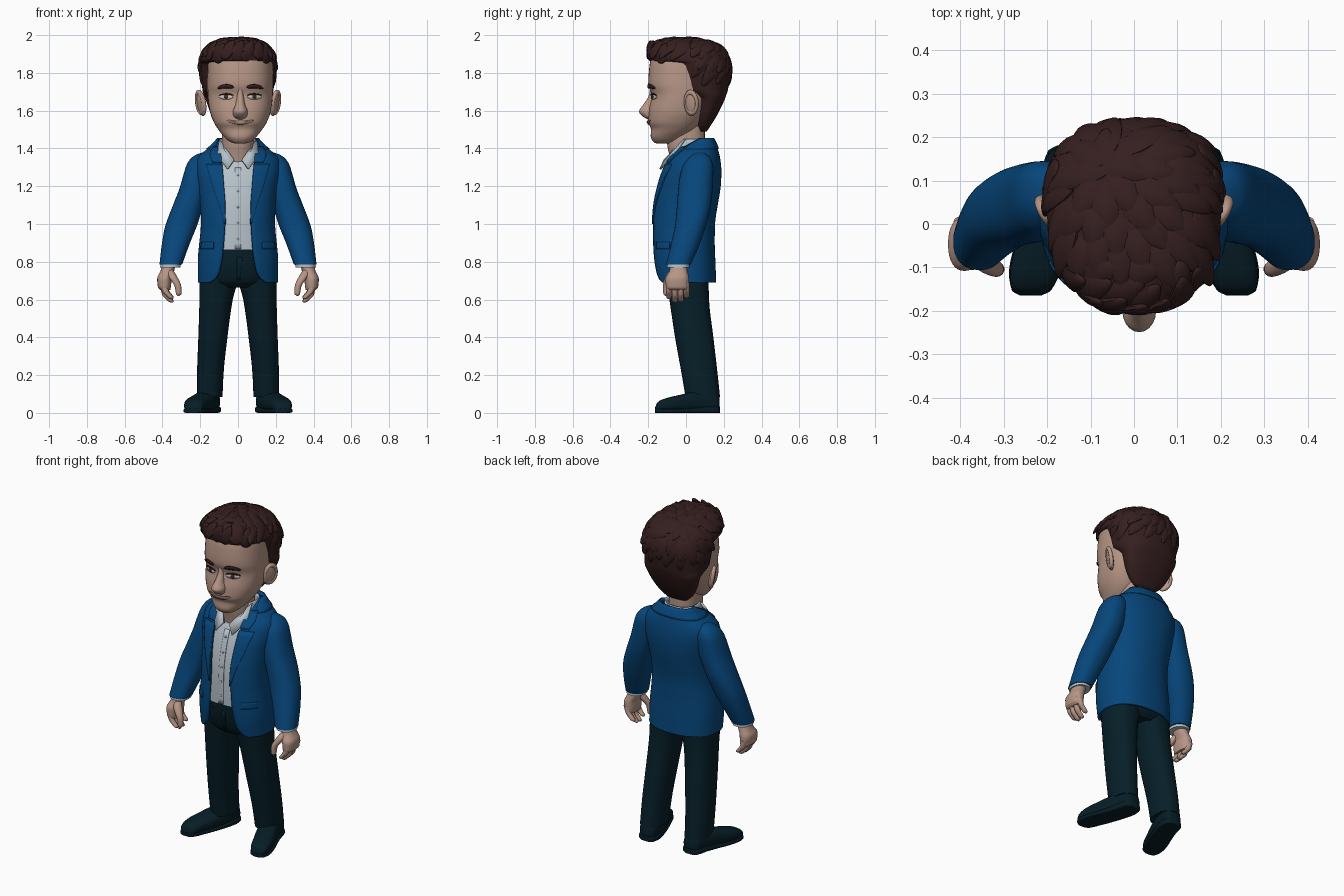
import bpy, bmesh, math, random
from mathutils import Vector

if "Cube" in bpy.data.objects:
    bpy.data.objects.remove(bpy.data.objects["Cube"])

def material(name, r, g, b):
    m = bpy.data.materials.new(name)
    m.diffuse_color = (r, g, b, 1)
    m.use_nodes = True
    m.node_tree.nodes["Principled BSDF"].inputs["Base Color"].default_value = m.diffuse_color
    return m

SKIN = material("skin", 0.47, 0.305, 0.24)
HAIR = material("dark brown hair", 0.036, 0.0135, 0.014)
BLUE = material("jacket blue", 0.002, 0.062, 0.2)
NAVY = material("trouser navy", 0.002, 0.0135, 0.021)
SHIRT = material("pale shirt", 0.47, 0.54, 0.59)
SHOE = material("shoe leather", 0.002, 0.0125, 0.019)
WHITE = material("eye white", 0.6, 0.55, 0.48)
IRIS = material("iris brown", 0.05, 0.025, 0.015)
LIP = material("lip", 0.36, 0.2, 0.155)

def finish(name, bm, mat, mirror=False, solid=0, offset=-1, angle=45):
    me = bpy.data.meshes.new(name)
    bm.to_mesh(me)
    bm.free()
    me.materials.append(mat)
    me.shade_smooth()
    me.set_sharp_from_angle(angle=math.radians(angle))
    ob = bpy.data.objects.new(name, me)
    bpy.context.collection.objects.link(ob)
    if mirror:
        ob.modifiers.new("mirror", 'MIRROR').use_mirror_merge = False
    if solid:
        s = ob.modifiers.new("thickness", 'SOLIDIFY')
        s.thickness, s.offset = solid, offset
    return ob

def at(rows, t):
    """Smooth monotone interpolation of a table keyed by its first column."""
    last = len(rows) - 1
    i = max(0, min(last - 1, sum(r[0] <= t for r in rows) - 1))
    h = rows[i + 1][0] - rows[i][0]
    u = (t - rows[i][0]) / h
    def slope(j, c):
        return (rows[j + 1][c] - rows[j][c]) / (rows[j + 1][0] - rows[j][0])
    def tangent(j, c):
        if j == 0 or j == last:
            return slope(min(j, last - 1), c)
        a, b = slope(j - 1, c), slope(j, c)
        return 0 if a * b <= 0 else 2 * a * b / (a + b)
    return [(2*u**3 - 3*u*u + 1) * rows[i][c] + (3*u*u - 2*u**3) * rows[i + 1][c]
            + h * ((u**3 - 2*u*u + u) * tangent(i, c) + (u**3 - u*u) * tangent(i + 1, c))
            for c in range(1, len(rows[0]))]

def loft(name, rows, mat, e=2.3, n=32, sub=4, edges=None, off=0, along_y=False, **kw):
    """Skin superellipse rings (key, centre x, front, back, half width).
    edges: (key) = closed, (key, x) = wrap round leaving a front gap, (key, x0, x1) = strip."""
    keys = edges or [(r[0],) for r in rows]
    closed = len(keys[0]) == 1
    ts = [keys[i][0] + (keys[i + 1][0] - keys[i][0]) * k / sub
          for i in range(len(keys) - 1) for k in range(sub)] + [keys[-1][0]]
    bm = bmesh.new()
    rings = []
    for t in ts:
        cx, f, b, hw = at(rows, t)
        f, b, hw = f - off, b + off, hw + off
        def phi(x):
            return math.copysign(math.asin(min(1, abs(x) / hw) ** (e / 2)), x)
        if closed:
            p0, p1 = 0, 2 * math.pi * (n - 1) / n
        else:
            xs = at(keys, t)
            p0 = phi(xs[0])
            p1 = phi(xs[1]) if len(xs) > 1 else 2 * math.pi - p0
        ring = []
        for k in range(n):
            p = p0 + (p1 - p0) * k / (n - 1)
            s, c = math.sin(p), math.cos(p)
            x = cx + hw * math.copysign(abs(s) ** (2 / e), s)
            v = (f + b) / 2 - (b - f) / 2 * math.copysign(abs(c) ** (2 / e), c)
            ring.append(bm.verts.new((x, t, v) if along_y else (x, v, t)))
        rings.append(ring)
    for a, b in zip(rings, rings[1:]):
        for k in range(n if closed else n - 1):
            j = (k + 1) % n
            bm.faces.new((a[k], a[j], b[j], b[k]))
    if closed:
        bm.faces.new(rings[0][::-1])
        bm.faces.new(rings[-1])
        bmesh.ops.recalc_face_normals(bm, faces=bm.faces)
    return finish(name, bm, mat, **kw)

def ball(name, loc, scale, mat, rot=(0, 0, 0)):
    bm = bmesh.new()
    bmesh.ops.create_uvsphere(bm, u_segments=20, v_segments=12, radius=1)
    ob = finish(name, bm, mat)
    ob.location, ob.scale, ob.rotation_euler = loc, scale, rot
    return ob

# Head, neck and nose
CX = 0.012
head = [(1.425, CX, -.155, -.08, .025), (1.435, CX, -.173, -.05, .055), (1.465, CX, -.187, .0, .088),
        (1.5, CX, -.185, .05, .116), (1.54, CX, -.2, .085, .141), (1.6, CX, -.197, .12, .162),
        (1.68, CX, -.182, .15, .172), (1.74, CX, -.2, .17, .174), (1.86, CX, -.19, .19, .172),
        (1.93, CX, -.14, .15, .13), (1.96, CX, -.06, .07, .05)]
loft("head", head, SKIN, n=40)
loft("neck", [(1.22, 0, -.07, .1, .09), (1.36, 0, -.088, .105, .086), (1.43, 0, -.1, .1, .085),
              (1.52, 0, -.1, .1, .085)], SKIN)
loft("nose", [(1.553, CX, -.2, -.15, .02), (1.57, CX, -.23, -.15, .036), (1.595, CX, -.249, -.15, .039),
              (1.63, CX, -.228, -.15, .026), (1.68, CX, -.197, -.15, .018), (1.72, CX, -.19, -.15, .015)],
     SKIN, e=2, n=20)

# Ears: a flap with a raised rim
for s, side in ((1, "left"), (-1, "right")):
    ball(side + "_ear", (s * .193, .025, 1.638), (.017, .04, .068), SKIN, (0, s * .15, -s * .5))
    bpy.ops.mesh.primitive_torus_add(location=(s * .2, .028, 1.643), rotation=(0, math.pi / 2 + s * .15, -s * .5),
                                     major_radius=.034, minor_radius=.009, major_segments=28, minor_segments=10)
    rim = bpy.context.object
    rim.name = side + "_ear_rim"
    rim.scale = (1.6, 1, 1.3)
    rim.data.materials.append(SKIN)
    rim.data.shade_smooth()

# Face details: thin plates that follow the head surface
def face_y(x, z):
    cx, f, b, hw = at(head, z)
    return (f + b) / 2 - (b - f) / 2 * (1 - min(1, abs(x - cx) / hw) ** 2.3) ** (1 / 2.3)

def plate(name, mat, cx, cz, w, h, bend=lambda u: 0, off=.003):
    bm = bmesh.new()
    cols = []
    for i in range(15):
        u = i / 7 - 1
        x, z, hh = cx + w * u, cz + bend(u), h * math.sqrt(1 - u * u) + .0008
        cols.append([bm.verts.new((x, face_y(x, z + d) - off, z + d)) for d in (-hh, 0, hh)])
    for a, b in zip(cols, cols[1:]):
        for k in (0, 1):
            bm.faces.new((a[k], b[k], b[k + 1], a[k + 1]))
    finish(name, bm, mat, solid=.006, offset=0)

for s, side in ((1, "left"), (-1, "right")):
    ex = CX + s * .075
    plate(side + "_eye", WHITE, ex, 1.673, .036, .013)
    plate(side + "_iris", IRIS, ex, 1.673, .011, .011, off=.005)
    plate(side + "_upper_lid", HAIR, ex, 1.681, .039, .003, lambda u: .007 * (1 - u * u), .005)
    plate(side + "_eyebrow", HAIR, ex + s * .002, 1.722, .043, .01, lambda u: .007 * (1 - u * u) - s * u * .002, .006)
plate("lips", LIP, CX, 1.535, .07, .009, lambda u: .014 * u * u)
plate("teeth", WHITE, CX, 1.539, .05, .003, lambda u: .009 * u * u, .005)

# Hair: smooth cap plus broad overlapping locks, swept up at the front
cap = loft("hair_cap", [
    (1.49, 0, .07, .11, .07), (1.52, 0, .06, .13, .105), (1.58, 0, .05, .167, .142), (1.66, 0, .045, .205, .172),
    (1.685, 0, .01, .214, .182), (1.71, 0, -.05, .222, .188), (1.82, 0, -.085, .236, .198), (1.85, 0, -.1, .234, .2),
    (1.865, 0, -.192, .231, .2), (1.92, 0, -.2, .205, .178), (1.95, 0, -.178, .165, .147),
    (1.975, 0, -.12, .085, .09), (1.982, 0, -.06, .03, .03)], HAIR, n=48, angle=60)
random.seed(7)
points = [(v.co.copy(), v.normal.copy()) for v in cap.data.vertices
          if v.co.z > 1.9 or (v.co.z > 1.77 and v.co.y > .06)]
random.shuffle(points)
bm = bmesh.new()
roots = []
crown = Vector((-.03, .14, 2.0))
for p, nrm in points:
    if any((p - q).length < .045 for q in roots):
        continue
    roots.append(p)
    front = p.y < -.1
    flow = Vector((.5, -.1, 1)) if front else p - crown + Vector((.05, -.03, 0))
    t = (flow - nrm * flow.dot(nrm)).normalized()
    w = nrm.cross(t)
    length = random.uniform(.05, .06) if front else random.uniform(.065, .085)
    for v in bmesh.ops.create_uvsphere(bm, u_segments=10, v_segments=10, radius=1)["verts"]:
        a, b, c = v.co.z, v.co.x, v.co.y
        v.co = (p + t * a * length + w * b * .034 * (1 - .4 * a)
                + nrm * (c * .013 + a * .005 - .003 - a * a * length * length * 2.2))
        v.co.z = min(v.co.z, 2.0)
finish("hair_locks", bm, HAIR)

# Jacket body, open at the front with rounded hem corners
torso = [(.69, 0, -.162, .16, .212), (.8, 0, -.177, .156, .213), (.9, 0, -.182, .152, .205),
         (1.0, 0, -.181, .154, .196), (1.1, 0, -.174, .168, .2), (1.2, 0, -.154, .184, .212),
         (1.28, 0, -.128, .188, .225), (1.34, 0, -.098, .182, .22), (1.38, 0, -.068, .174, .185),
         (1.42, 0, -.015, .16, .135), (1.455, 0, .045, .142, .103)]
opening = [(.69, .15), (.71, .122), (.75, .1), (.87, .08), (1.05, .07), (1.2, .08), (1.32, .088),
           (1.4, .095), (1.455, .095)]
loft("jacket_body", torso, BLUE, n=56, edges=opening, solid=.015)
loft("lapel", torso, BLUE, n=12, off=.006, mirror=True, solid=.008,
     edges=[(1.0, .066, .072), (1.1, .068, .1), (1.2, .075, .135), (1.318, .084, .168)])
loft("collar_front", torso, BLUE, n=12, off=.007, mirror=True, solid=.008,
     edges=[(1.328, .085, .135), (1.37, .09, .15), (1.41, .094, .132)])
loft("collar_back", torso, BLUE, n=40, off=.007, solid=.008, edges=[(1.4, .125), (1.455, .104)])
loft("pocket_flap", torso, BLUE, n=10, off=.004, mirror=True, solid=.006,
     edges=[(.868, .13, .198), (.905, .13, .196)])

# Shirt, placket, buttons and collar
loft("shirt", torso, SHIRT, off=-.02, n=40, edges=[(.865,), (1.0,), (1.2,), (1.36,)])
loft("placket", torso, SHIRT, off=-.016, n=6, sub=14, solid=.006, edges=[(.868, -.016, .016), (1.3, -.016, .016)])
for i in range(5):
    z = .92 + i * .085
    ball("shirt_button", (0, at(torso, z)[1] + .016, z), (.006, .004, .006), SHIRT)
loft("shirt_collar_band", [(1.33, 0, -.1, .125, .105), (1.385, 0, -.09, .125, .103), (1.45, 0, -.05, .125, .098)], SHIRT,
     edges=[(1.33, .025), (1.385, .055), (1.45, .085)], solid=.008)
bm = bmesh.new()
bm.faces.new([bm.verts.new(c) for c in ((.1, -.005, 1.45), (.02, -.113, 1.34), (.055, -.137, 1.29), (.108, -.07, 1.36))])
finish("shirt_collar_point", bm, SHIRT, mirror=True, solid=.01, offset=0)

# Sleeves and cuffs
loft("sleeve", [(.785, .356, -.106, .026, .06), (.9, .328, -.078, .075, .074), (1.0, .298, -.057, .108, .084),
                (1.1, .263, -.048, .132, .081), (1.2, .228, -.04, .142, .078), (1.3, .207, -.02, .145, .07),
                (1.34, .198, .005, .135, .058), (1.368, .185, .035, .11, .035), (1.378, .175, .06, .09, .015)],
     BLUE, mirror=True)
loft("cuff", [(.77, .358, -.1, .02, .054), (.8, .356, -.1, .02, .054)], SHIRT, mirror=True)

# Hands: palm, four curled fingers and thumb
loft("palm", [(.65, .385, -.098, .01, .026), (.665, .39, -.106, .015, .034), (.71, .39, -.108, .016, .038),
              (.75, .375, -.088, .008, .036), (.8, .36, -.08, .0, .035)], SKIN, mirror=True)
for i, tip in enumerate((.602, .584, .587, .607)):
    y = -.09 + i * .031
    loft("finger_%d" % (i + 1), [(tip, .352, y - .005, y + .005, .006), (tip + .008, .356, y - .014, y + .014, .015),
         (tip + .04, .383, y - .016, y + .016, .018), (.69, .398, y - .015, y + .015, .018)], SKIN, e=2, n=12, mirror=True)
loft("thumb", [(.62, .315, -.112, -.1, .006), (.63, .314, -.12, -.088, .015), (.67, .318, -.122, -.085, .018),
               (.72, .345, -.11, -.06, .024), (.76, .365, -.08, -.04, .02)], SKIN, e=2, n=14, mirror=True)

# Trousers: hips, waistband, fly and legs
hips = [(.665, 0, -.09, .1, .12), (.7, 0, -.125, .125, .17), (.8, 0, -.15, .13, .182), (.872, 0, -.154, .125, .178)]
loft("hips", hips, NAVY)
loft("waistband", hips, NAVY, off=.005, edges=[(.825,), (.872,)])
loft("fly", hips, NAVY, off=.003, n=6, edges=[(.7, -.004, .012), (.825, -.004, .022)], solid=.004)
loft("trouser_leg", [(.085, .15, -.003, .18, .068), (.2, .147, -.022, .168, .07), (.4, .133, -.058, .145, .077),
                     (.6, .116, -.088, .122, .088), (.68, .106, -.1, .12, .098), (.82, .095, -.125, .12, .09)],
     NAVY, mirror=True)

# Shoes: upper and sole, toes turned out
loft("shoe_upper", [(-.163, .238, .01, .03, .025), (-.152, .236, .004, .054, .043), (-.13, .232, .004, .069, .053),
                    (-.09, .223, .004, .082, .06), (-.03, .201, .004, .096, .064), (.05, .172, .004, .114, .062),
                    (.12, .153, .004, .118, .058), (.165, .148, .004, .1, .048), (.178, .147, .01, .08, .03)],
     SHOE, e=2.6, along_y=True, mirror=True)
loft("shoe_sole", [(-.165, .238, 0, .022, .024), (-.153, .236, 0, .022, .045), (-.1, .226, 0, .022, .061),
                   (-.03, .202, 0, .022, .066), (.05, .172, 0, .028, .064), (.12, .152, 0, .034, .061),
                   (.168, .148, 0, .034, .05), (.181, .147, 0, .034, .03)],
     SHOE, e=6, along_y=True, mirror=True)
